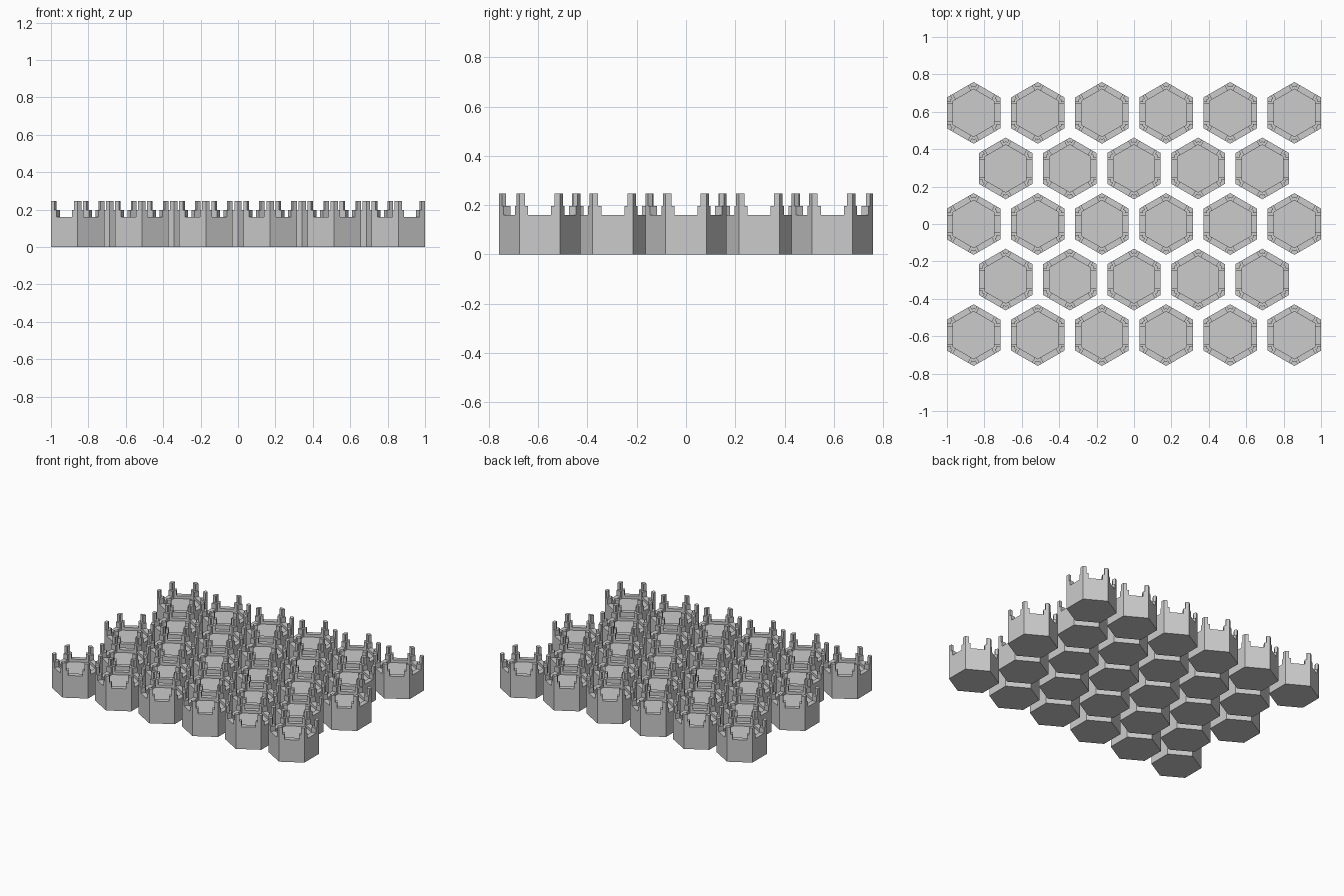
import bpy
import bmesh
from math import radians, sqrt
from mathutils import Matrix, Vector

if "Cube" in bpy.data.objects:
    bpy.data.objects.remove(bpy.data.objects["Cube"], do_unlink=True)

PITCH = 0.343            # spacing of tiles along a row
RADIUS = 0.165           # tile centre to corner
BODY_TOP = 0.16
STEP_TOP = 0.197
POST_TOP = 0.247
RIM = 0.033              # rim width
RECESS = 0.02            # floor depth below the rim

grey = bpy.data.materials.new("plain grey")
grey.use_nodes = True
colour = (0.6, 0.6, 0.6, 1)
grey.diffuse_color = colour
grey.node_tree.nodes["Principled BSDF"].inputs["Base Color"].default_value = colour


def hexagon(bm, radius, z):
    """Ring of six vertices with a corner facing +y."""
    return [bm.verts.new(Matrix.Rotation(radians(60 * i), 3, 'Z') @ Vector((0, radius, z)))
            for i in range(6)]


def bridge(bm, low, high):
    for i in range(6):
        j = (i + 1) % 6
        bm.faces.new((low[i], low[j], high[j], high[i]))


def corner_prism(bm, arm, width, z0, z1, spin):
    """Chevron block hugging one corner of the tile wall."""
    tip = Vector((0, RADIUS, 0))
    along = Vector((sqrt(3) / 2, -0.5, 0))
    inward = Vector((-0.5, -sqrt(3) / 2, 0))
    half = [tip + along * arm, tip + along * arm + inward * width]
    inner = tip - Vector((0, width * 2 / sqrt(3), 0))
    mirror = [Vector((-p.x, p.y, 0)) for p in reversed(half)]
    outline = [tip] + half + [inner] + mirror
    rows = [[bm.verts.new(spin @ (p + Vector((0, 0, z)))) for p in outline] for z in (z0, z1)]
    bridge(bm, *rows)
    for row in rows:
        bm.faces.new(row)


def make_mesh(name, build):
    bm = bmesh.new()
    build(bm)
    bmesh.ops.recalc_face_normals(bm, faces=bm.faces)
    mesh = bpy.data.meshes.new(name)
    bm.to_mesh(mesh)
    bm.free()
    mesh.materials.append(grey)
    return mesh


# Hexagonal tray with a shallow recessed floor
def tray(bm):
    inner = RADIUS - RIM * 2 / sqrt(3)
    rings = [hexagon(bm, r, z) for r, z in ((RADIUS, 0), (RADIUS, BODY_TOP),
                                            (inner, BODY_TOP), (inner, BODY_TOP - RECESS))]
    for low, high in zip(rings, rings[1:]):
        bridge(bm, low, high)
    bm.faces.new(rings[0])
    bm.faces.new(rings[-1])


# Stepped posts on the six corners
def posts(bm):
    for i in range(6):
        spin = Matrix.Rotation(radians(60 * i), 3, 'Z')
        corner_prism(bm, 0.036, RIM, BODY_TOP, STEP_TOP, spin)
        corner_prism(bm, 0.023, 0.02, STEP_TOP, POST_TOP, spin)


parts = {"tile_tray": make_mesh("tile_tray", tray),
         "corner_posts": make_mesh("corner_posts", posts)}

# Staggered rows of six and five tiles
for row in range(5):
    count = 6 - row % 2
    for col in range(count):
        place = ((col - (count - 1) / 2) * PITCH, (row - 2) * PITCH * sqrt(3) / 2, 0)
        for name, mesh in parts.items():
            obj = bpy.data.objects.new(f"{name}_{row + 1}_{col + 1}", mesh)
            obj.location = place
            bpy.context.collection.objects.link(obj)
